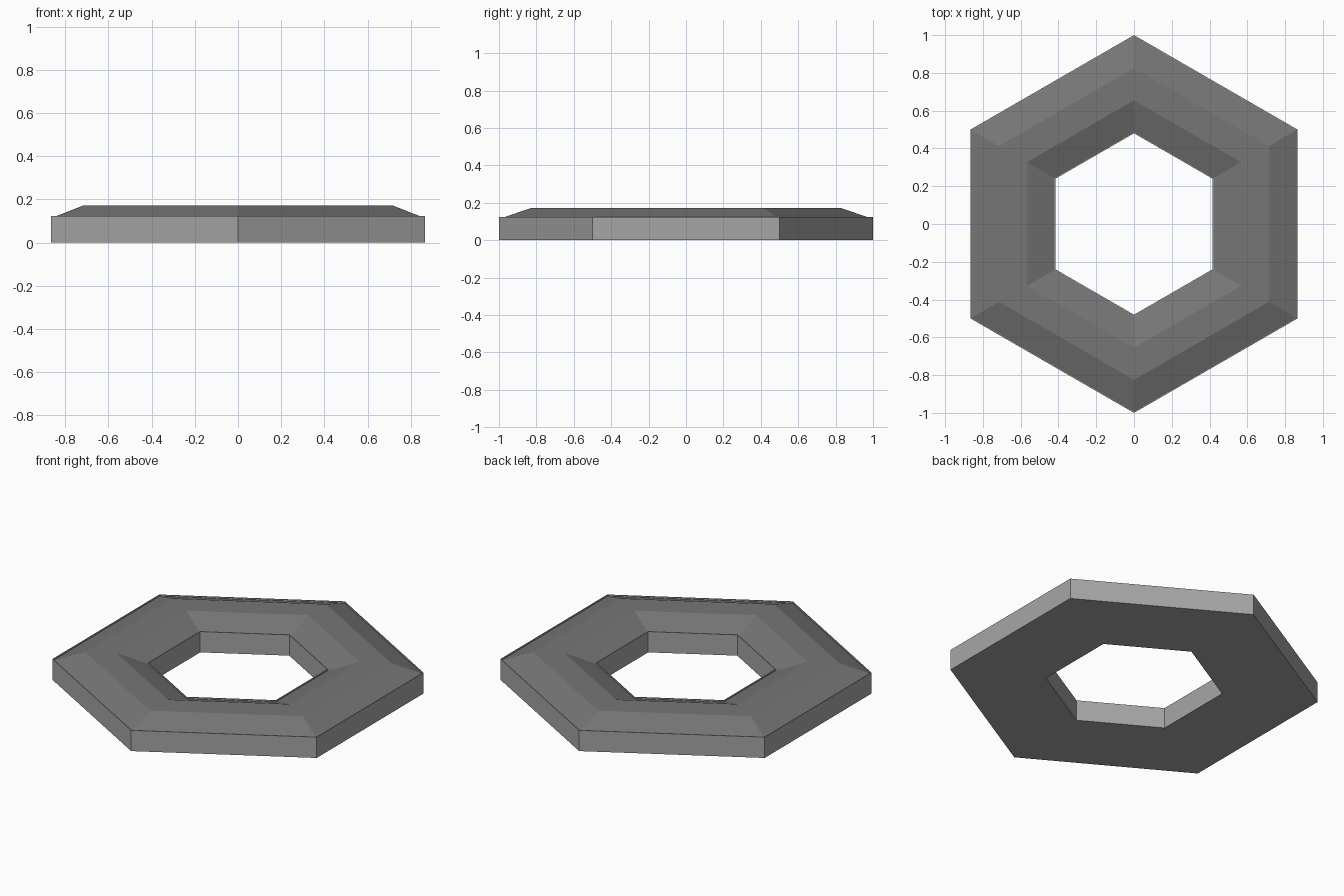
import bpy, bmesh, math

if "Cube" in bpy.data.objects:
    bpy.data.objects.remove(bpy.data.objects["Cube"])

# Cross-section (corner radius, height), closed loop: walls end in a thin lip above the chamfers
PROFILE = [
    (1.0, 0.0), (1.0, 0.123), (0.995, 0.123), (0.995, 0.115),   # outer wall and lip
    (0.825, 0.173), (0.655, 0.173),                             # chamfers and flat top
    (0.485, 0.115), (0.485, 0.123), (0.48, 0.123), (0.48, 0.0), # inner lip and wall
]
TOP_EDGES = (3, 4, 5)   # profile edges of the darker chamfered top
SIDES = 6


def grey(name, v):
    mat = bpy.data.materials.new(name)
    mat.diffuse_color = (v, v, v, 1)
    mat.use_nodes = True
    mat.node_tree.nodes["Principled BSDF"].inputs["Base Color"].default_value = mat.diffuse_color
    return mat


def hex_ring(name, profile, sides, mats):
    bm = bmesh.new()
    loops = []
    for i in range(sides):
        a = math.pi / 2 + i * 2 * math.pi / sides
        loops.append([bm.verts.new((r * math.cos(a), r * math.sin(a), z)) for r, z in profile])
    n = len(profile)
    for i in range(sides):
        p, q = loops[i], loops[(i + 1) % sides]
        for j in range(n):
            k = (j + 1) % n
            face = bm.faces.new((p[j], q[j], q[k], p[k]))
            face.material_index = 1 if j in TOP_EDGES else 0
    bmesh.ops.recalc_face_normals(bm, faces=bm.faces)
    mesh = bpy.data.meshes.new(name)
    bm.to_mesh(mesh)
    bm.free()
    for mat in mats:
        mesh.materials.append(mat)
    ob = bpy.data.objects.new(name, mesh)
    bpy.context.collection.objects.link(ob)
    return ob


# Chamfered hexagonal ring: mid-grey walls and base, dark grey top
hex_ring("hexagonal_ring", PROFILE, SIDES, [grey("wall_grey", 0.38), grey("top_grey", 0.18)])
